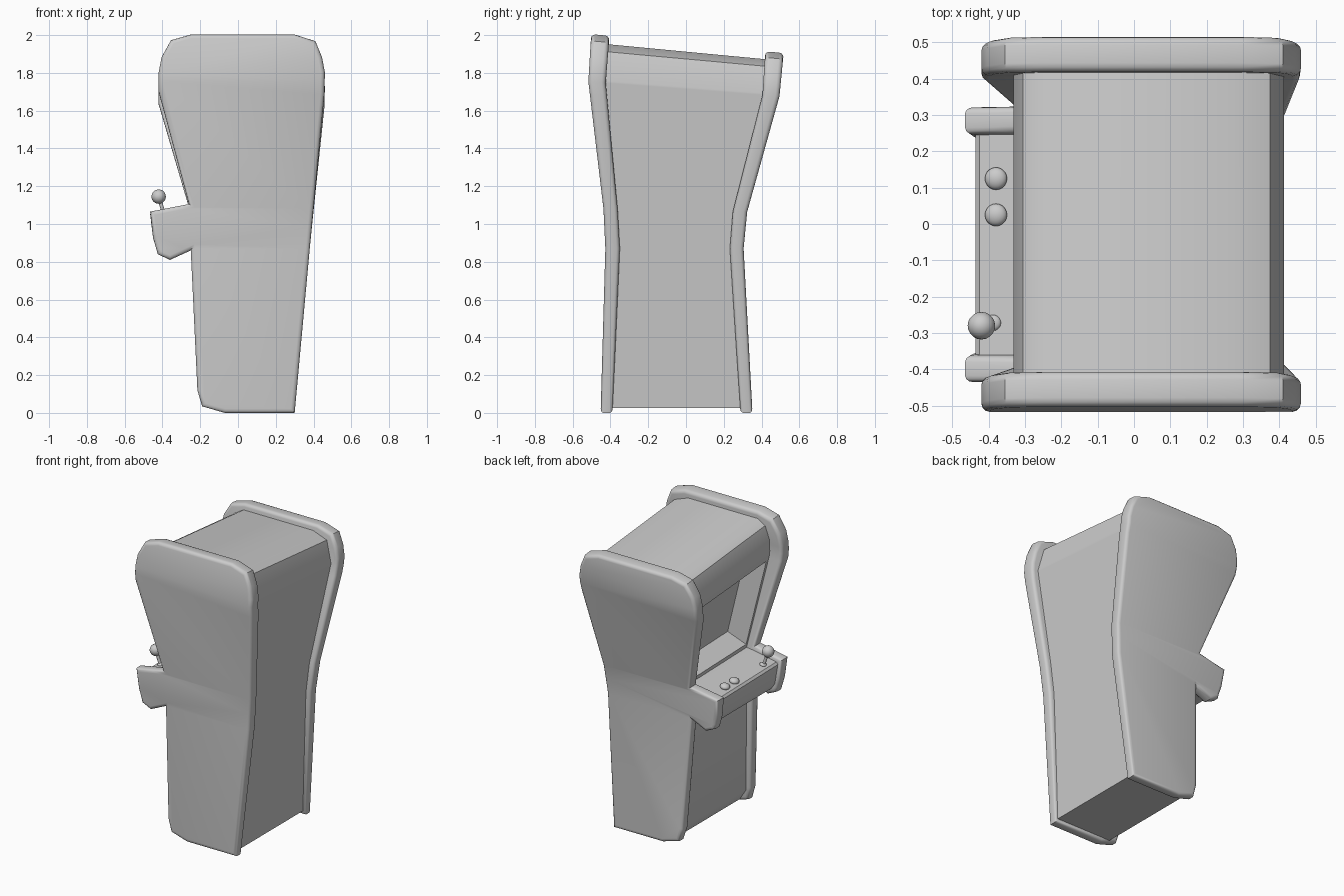
import bpy, bmesh, math
from mathutils import Vector

if "Cube" in bpy.data.objects:
    bpy.data.objects.remove(bpy.data.objects["Cube"])

# Lean of the cabinet: height -> y of left outer, left inner, right inner, right outer faces
SRC = (-0.50, -0.41, 0.41, 0.50)
LEAN = [
    (0.00, (-.452, -.389, .288, .352)),
    (0.87, (-.427, -.350, .232, .305)),
    (1.08, (-.437, -.362, .248, .324)),
    (1.75, (-.517, -.425, .405, .495)),
    (2.00, (-.502, -.405, .420, .517)),
]


def warp(p):
    """Bend straight cabinet space into the pinched, crooked shape."""
    z = min(max(p.z, 0), 2)
    for (z0, a), (z1, b) in zip(LEAN, LEAN[1:]):
        if z <= z1:
            k = (z - z0) / (z1 - z0)
            ys = [i + (j - i) * k for i, j in zip(a, b)]
            break
    s = 0 if p.y < SRC[1] else (1 if p.y < SRC[2] else 2)
    y = ys[s] + (ys[s + 1] - ys[s]) * (p.y - SRC[s]) / (SRC[s + 1] - SRC[s])
    drop = 0.09 * (p.y + 0.45) / 0.9 * max(0, p.z - 0.9) / 1.1
    return Vector((p.x, y, p.z - drop))


def finish(bm, name, angle=40):
    me = bpy.data.meshes.new(name)
    bmesh.ops.recalc_face_normals(bm, faces=bm.faces)
    bm.to_mesh(me)
    bm.free()
    ob = bpy.data.objects.new(name, me)
    bpy.context.collection.objects.link(ob)
    bpy.ops.object.select_all(action='DESELECT')
    bpy.context.view_layer.objects.active = ob
    ob.select_set(True)
    bpy.ops.object.shade_smooth_by_angle(angle=math.radians(angle))
    return ob


def prism(profile, y0, y1):
    bm = bmesh.new()
    face = bm.faces.new([bm.verts.new((x, y0, z)) for x, z in profile])
    ext = bmesh.ops.extrude_face_region(bm, geom=[face], use_keep_orig=True)
    verts = [g for g in ext['geom'] if isinstance(g, bmesh.types.BMVert)]
    bmesh.ops.translate(bm, verts=verts, vec=(0, y1 - y0, 0))
    bmesh.ops.recalc_face_normals(bm, faces=bm.faces)
    return bm


def bend(bm):
    for z, _ in LEAN[1:-1]:
        bmesh.ops.bisect_plane(bm, geom=bm.verts[:] + bm.edges[:] + bm.faces[:],
                               plane_co=(0, 0, z), plane_no=(0, 0, 1), dist=1e-4)
    for v in bm.verts:
        v.co = warp(v.co)


# Side panels with rounded rims and control arms
side = [(-.25, 2), (.30, 2), (.41, 1.965), (.445, 1.88), (.46, 1.80), (.457, 1.68),
        (.39, .98), (.30, 0), (-.07, 0), (-.19, .035), (-.215, .12), (-.25, .86),
        (-.36, .81), (-.425, .84), (-.45, .93), (-.465, 1.065), (-.26, 1.105),
        (-.42, 1.70), (-.42, 1.80), (-.405, 1.88), (-.355, 1.97)]
for name, y0, y1 in (("left_side_panel", -.50, -.41), ("right_side_panel", .41, .50)):
    bm = prism(side, y0, y1)
    rims = [e for e in bm.edges if abs(e.verts[0].co.y - e.verts[1].co.y) < 1e-5]
    bmesh.ops.bevel(bm, geom=rims, offset=.022, segments=3, profile=.5, affect='EDGES')
    bend(bm)
    finish(bm, name)

# Cabinet body with recessed screen
body = [(-.25, 1.955), (.27, 1.955), (.375, 1.915), (.413, 1.76), (.355, .98), (.285, .025),
        (-.13, .025), (-.18, .10), (-.21, .86), (-.20, 1.08), (-.33, 1.72),
        (-.332, 1.83), (-.305, 1.92)]
bm = prism(body, -.42, .42)
front = next(f for f in bm.faces if len(f.verts) == 4
             and abs(f.calc_center_median().z - 1.40) < .03 and f.normal.x < -.5)
bmesh.ops.inset_individual(bm, faces=[front], thickness=.045, depth=0)
bmesh.ops.inset_individual(bm, faces=[front], thickness=.06, depth=-.13)
bend(bm)
finish(bm, "cabinet_body", 32)

# Control deck between the arms
deck = [(-.18, 1.085), (-.25, 1.078), (-.425, 1.045), (-.437, 1.03),
        (-.42, .90), (-.395, .86), (-.35, .845), (-.18, .88)]
bm = prism(deck, -.42, .42)
bend(bm)
finish(bm, "control_deck", 32)

# Controls sit on the sloped deck
tilt = Vector((-.185, 0, 1)).normalized().to_track_quat('Z', 'Y')


def ball(name, loc, scale, seg=20):
    bm = bmesh.new()
    bmesh.ops.create_uvsphere(bm, u_segments=seg, v_segments=12, radius=1)
    for v in bm.verts:
        v.co = tilt @ Vector((v.co.x * scale[0], v.co.y * scale[1], v.co.z * scale[2])) + Vector(loc)
    return finish(bm, name, 60)


for i, y in enumerate((.025, .125)):
    ball(f"button_{i + 1}", (-.38, y, 1.052), (.031, .031, .02))
ball("joystick_base", (-.388, -.272, 1.052), (.022, .022, .012))
ball("joystick_knob", (-.42, -.28, 1.145), (.038, .038, .038))

# Joystick shaft
a, b = Vector((-.388, -.272, 1.04)), Vector((-.42, -.28, 1.145))
bm = bmesh.new()
bmesh.ops.create_cone(bm, cap_ends=True, segments=12, radius1=.010, radius2=.010, depth=(b - a).length)
q = (b - a).to_track_quat('Z', 'Y')
for v in bm.verts:
    v.co = q @ v.co + (a + b) / 2
finish(bm, "joystick_shaft")
